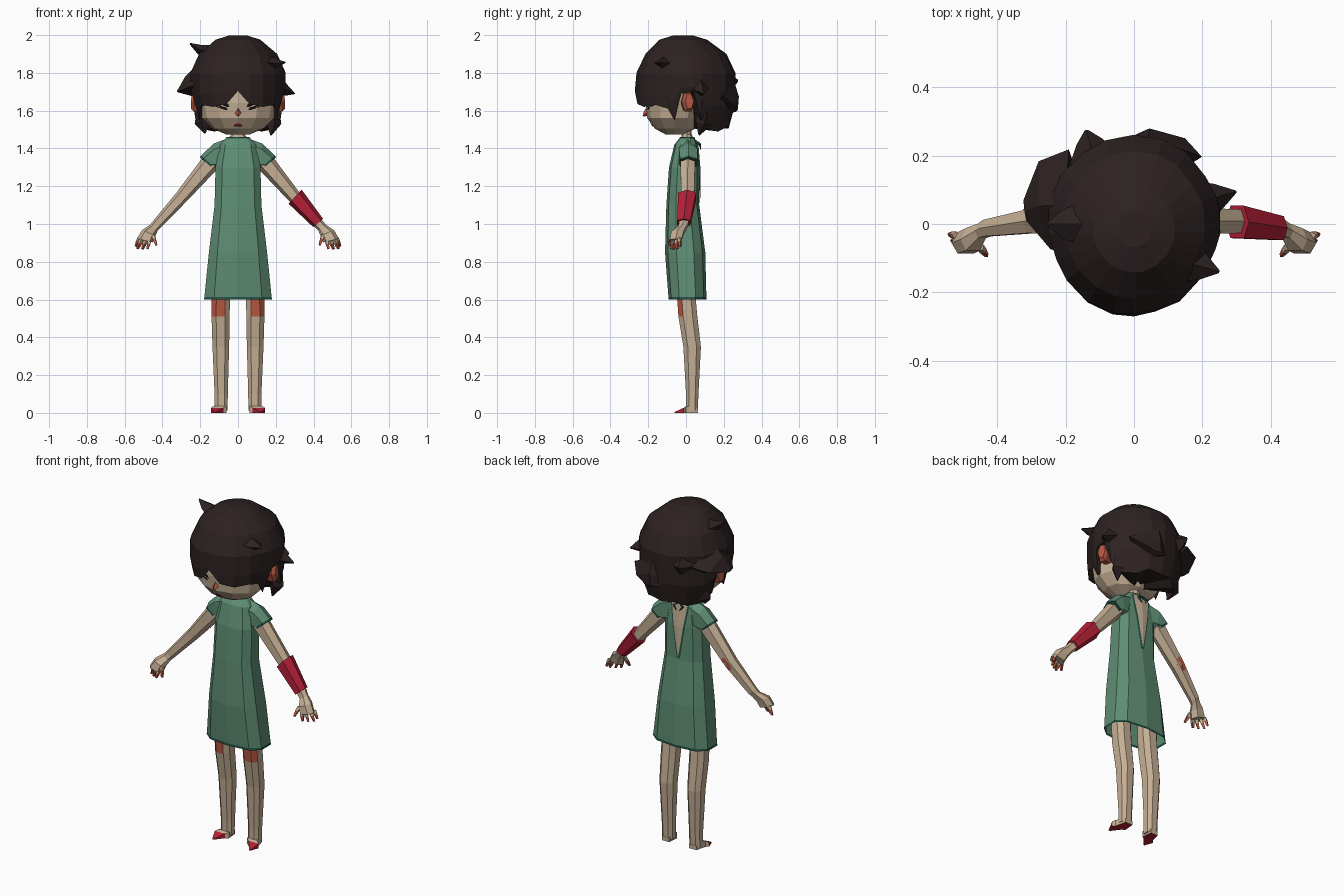
import bpy, bmesh, math, random
from mathutils import Vector
from mathutils.bvhtree import BVHTree

if "Cube" in bpy.data.objects:
    bpy.data.objects.remove(bpy.data.objects["Cube"])

random.seed(4)


def mat(name, rgb):
    m = bpy.data.materials.new(name)
    m.diffuse_color = (*rgb, 1)
    m.use_nodes = True
    m.node_tree.nodes["Principled BSDF"].inputs["Base Color"].default_value = m.diffuse_color
    return m


SKIN = mat("skin", (0.56, 0.43, 0.30))
GREEN = mat("dress_green", (0.114, 0.268, 0.175))
TRIM = mat("trim_dark_green", (0.015, 0.085, 0.058))
HAIR = mat("dark_hair", (0.026, 0.0155, 0.0155))
RED = mat("red", (0.45, 0.014, 0.038))
ROSE = mat("rosy_orange", (0.48, 0.10, 0.055))
BLACK = mat("line_black", (0.008, 0.006, 0.006))


def loft(name, rings, mats, rule=None, caps=(True, True)):
    """Skin a list of equal rings; rule(face) picks the material slot."""
    bm = bmesh.new()
    vs = [[bm.verts.new(p) for p in r] for r in rings]
    n = len(vs[0])
    for a, b in zip(vs, vs[1:]):
        for i in range(n):
            j = (i + 1) % n
            bm.faces.new((a[i], a[j], b[j], b[i]))
    if caps[0]:
        bm.faces.new(vs[0])
    if caps[1]:
        bm.faces.new(vs[-1])
    bmesh.ops.recalc_face_normals(bm, faces=bm.faces[:])
    bm.normal_update()
    if rule:
        for f in bm.faces:
            f.material_index = rule(f)
    me = bpy.data.meshes.new(name)
    bm.to_mesh(me)
    bm.free()
    for m in mats:
        me.materials.append(m)
    ob = bpy.data.objects.new(name, me)
    bpy.context.collection.objects.link(ob)
    return ob


def oval(z, w, yf, yb, n=10, cx=0, box=1.0, phase=0.0):
    """Horizontal ring, separate front and back depth; box < 1 squares it off."""
    dirs = []
    for i in range(n):
        a = 2 * math.pi * (i + phase) / n
        s, c = math.sin(a), math.cos(a)
        dirs.append((math.copysign(abs(s) ** box, s), math.copysign(abs(c) ** box, c)))
    mx, my = max(d[0] for d in dirs), max(d[1] for d in dirs)
    return [(cx + w * s / mx, (yf + yb) / 2 - (yb - yf) / 2 * c / my, z) for s, c in dirs]


def slab_ring(s, up, low, dep, y0, n=6):
    """Limb ring between an upper and a lower point in the xz plane."""
    u, l = Vector((up[0], 0, up[1])), Vector((low[0], 0, low[1]))
    c, h = (u + l) / 2, (u - l) / 2
    pts = []
    for i in range(n):
        a = 2 * math.pi * i / n
        p = c + h * math.copysign(abs(math.cos(a)) ** .8, math.cos(a))
        pts.append((s * p.x, y0 + 1.12 * dep * math.sin(a), p.z))
    return pts


def tube(name, path, radii, mats, n=4, rule=None):
    """Tapered tube; radii are (horizontal, vertical) pairs."""
    pts = [Vector(p) for p in path]
    d = (pts[-1] - pts[0]).normalized()
    u = d.cross(Vector((0, 0, 1)))
    u = u.normalized() if u.length > 0.01 else Vector((1, 0, 0))
    v = u.cross(d)
    rings = [[p + u * r[0] * math.cos(2 * math.pi * i / n) + v * r[1] * math.sin(2 * math.pi * i / n)
              for i in range(n)] for p, r in zip(pts, radii)]
    return loft(name, rings, mats, rule)


def plate(name, target, rows, m, side=-1, off=0.004):
    """Thin decal on the front (-1) or back (+1) of target; rows are (z, x0, x1)."""
    bm = bmesh.new()
    bm.from_mesh(target.data)
    tree = BVHTree.FromBMesh(bm)
    bm.free()
    grid = []
    for z, x0, x1 in rows:
        line = []
        for x in (x0, (x0 + x1) / 2, x1):
            hit = tree.ray_cast(Vector((x, side * 2, z)), Vector((0, -side, 0)))[0]
            line.append(Vector((x, (hit.y if hit else 0) + side * off, z)))
        grid.append(line)
    bm = bmesh.new()
    vs = [[bm.verts.new(p) for p in r] for r in grid]
    for a, b in zip(vs, vs[1:]):
        for i in range(2):
            f = bm.faces.new((a[i], a[i + 1], b[i + 1], b[i]))
            f.normal_update()
            if f.normal.y * side < 0:
                f.normal_flip()
    me = bpy.data.meshes.new(name)
    bm.to_mesh(me)
    bm.free()
    me.materials.append(m)
    bpy.context.collection.objects.link(bpy.data.objects.new(name, me))


# dress body with dark hem and neckline
dress = loft("dress", [oval(*r, 10, 0, .72) for r in (
    (1.460, .060, -.032, .045), (1.453, .066, -.036, .047), (1.42, .095, -.062, .06),
    (1.30, .119, -.09, .07), (1.10, .124, -.104, .07), (.85, .154, -.111, .102),
    (.613, .178, -.093, .108), (.60, .180, -.094, .109))], [GREEN, TRIM],
    lambda f: int(f.calc_center_median().z < .612 or f.calc_center_median().z > 1.45), (False, False))

# open back: dark edge, skin wedge, tied bow
for nm, m, g, off in (("back_opening_edge", TRIM, .009, .003), ("back_opening", SKIN, 0, .006)):
    plate(nm, dress, [(z, -h - g, h + g) for z, h in
                      ((1.445, .046), (1.42, .05), (1.3, .031), (1.2, .015), (1.12 - g, .001))], m, 1, off)
for s in (1, -1):
    tube("bow", [(0, .062, 1.435), (s * .03, .075, 1.42), (s * .012, .078, 1.395)],
         [(.006, .006), (.008, .008), (.003, .003)], [TRIM])

# neck
loft("neck", [oval(1.40, .05, -.03, .04, 8), oval(1.455, .052, -.026, .038, 8),
              oval(1.475, .034, -.022, .03, 8), oval(1.53, .034, -.022, .03, 8)], [SKIN])

# head
head = loft("head", [oval(*r, 12) for r in (
    (1.475, .065, -.11, -.01), (1.505, .135, -.165, .05), (1.56, .19, -.205, .08),
    (1.64, .205, -.215, .1), (1.72, .2, -.21, .12), (1.85, .15, -.15, .1))], [SKIN])
tube("nose", [(0, -.19, 1.60), (0, -.212, 1.585), (0, -.227, 1.572)],
     [(.017, .028), (.015, .016), (.004, .004)], [ROSE])
plate("mouth", head, [(1.533, -.010, .010), (1.522, -.022, .022)], RED)
plate("mouth_line", head, [(1.522, -.025, .025), (1.516, -.02, .02)], BLACK)
for s in (1, -1):
    # closed eyes and brows, drawn as slanted slivers
    plate("eye_line", head, [(1.604, s * .055, s * .07), (1.616, s * .06, s * .105),
                             (1.628, s * .10, s * .137)], BLACK)
    plate("brow", head, [(1.620, s * .045, s * .06), (1.635, s * .052, s * .095),
                         (1.652, s * .09, s * .125)], BLACK)
    tube("ear", [(s * .18, 0, 1.645), (s * .225, .010, 1.647), (s * .243, .018, 1.65)],
         [(.03, .05), (.034, .060), (.024, .045)], [ROSE], 6)

# hair cap: columns (angle from front, lower edge, lower radius scale, inner scale)
PROFILE = ((2.0, .0), (1.975, .12), (1.9, .205), (1.8, .25), (1.73, .257),
           (1.65, .252), (1.55, .236), (1.46, .19))
HALF = ((0, 1.705, 1, .88), (14, 1.635, 1, .88), (32, 1.62, 1, .88), (52, 1.63, .97, .88),
        (66, 1.61, .90, .9), (74, 1.55, .90, .9), (84, 1.69, .95, .8), (99, 1.70, .97, .7),
        (108, 1.56, 1, .4), (122, 1.50, 1, .3), (142, 1.49, 1, .25), (160, 1.515, 1, .22),
        (180, 1.505, 1, .2))


def radius(z):
    for (z1, r1), (z0, r0) in zip(PROFILE, PROFILE[1:]):
        if z >= z0:
            return r0 + (r1 - r0) * (z - z0) / (z1 - z0)
    return PROFILE[-1][1]


cols = list(HALF) + [(360 - c[0], *c[1:]) for c in HALF[-2:0:-1]]
rings = [[] for _ in range(7)]
for a, zb, low, inner in cols:
    k = random.uniform(.98, 1.02)
    sx, sy = math.sin(math.radians(a)), -1.06 * math.cos(math.radians(a))
    levels = [(1.998, .05), (1.975, .12), (1.9, .205 * k), (1.8, .25 * k),
              ((1.73 + zb) / 2 + .01, radius((1.73 + zb) / 2) * k * (1 + low) / 2),
              (zb, radius(zb) * low), (zb + .015, radius(zb) * inner * low)]
    for ring, (z, r) in zip(rings, levels):
        ring.append((sx * r, sy * r - (.015 if z > 1.95 else 0), z))
loft("hair", rings, [HAIR], None, (True, False))

# loose tufts
for path, rad in (
    ([(-.17, .06, 1.75), (-.262, .055, 1.73), (-.32, .04, 1.702)], [(.16, .11), (.13, .055), (.03, .005)]),
    ([(.19, .06, 1.73), (.245, .08, 1.71), (.30, .095, 1.69)], [(.07, .08), (.04, .035), (.003, .003)]),
    ([(-.13, .0, 1.90), (-.205, .0, 1.925), (-.255, .0, 1.955)], [(.07, .05), (.045, .025), (.004, .004)]),
    ([(.14, -.11, 1.86), (.20, -.125, 1.85), (.25, -.14, 1.855)], [(.06, .04), (.04, .025), (.004, .004)]),
    ([(-.12, .19, 1.75), (-.13, .24, 1.75), (-.14, .275, 1.76)], [(.07, .07), (.04, .04), (.005, .005)]),
    ([(.05, .18, 1.68), (.05, .24, 1.63), (.04, .268, 1.60)], [(.15, .11), (.10, .06), (.03, .01)]),
    ([(.17, .10, 1.60), (.19, .09, 1.53), (.175, .07, 1.47)], [(.05, .05), (.04, .04), (.004, .004)]),
    ([(-.17, .10, 1.60), (-.19, .09, 1.53), (-.175, .07, 1.48)], [(.05, .05), (.04, .04), (.004, .004)]),
):
    tube("hair_tuft", path, rad, [HAIR])

for s, side in ((1, "left"), (-1, "right")):
    # cap sleeve
    loft(side + "_sleeve", [slab_ring(s, *r) for r in (
        ((.05, 1.455), (.09, 1.28), .045, .008), ((.13, 1.425), (.115, 1.285), .05, .012),
        ((.195, 1.362), (.125, 1.302), .047, .014), ((.202, 1.353), (.131, 1.293), .047, .014))],
        [GREEN, TRIM], lambda f: int(abs(f.calc_center_median().x) > .162))
    # arm and palm
    arm = loft(side + "_arm", [slab_ring(s, *r) for r in (
        ((.17, 1.375), (.10, 1.30), .04, .01), ((.325, 1.167), (.275, 1.117), .036, .008),
        ((.45, 1.015), (.41, .98), .025, -.012), ((.466, .995), (.425, .965), .022, -.02),
        ((.508, .968), (.437, .938), .034, -.045), ((.535, .922), (.450, .903), .032, -.055))], [SKIN])
    # fingers and thumb with rosy tips
    for b, t in (((.522, -.034, .925), (.541, -.03, .88)), ((.51, -.05, .918), (.533, -.048, .868)),
                 ((.488, -.063, .914), (.507, -.066, .866)), ((.468, -.07, .912), (.480, -.080, .868)),
                 ((.450, -.068, .940), (.432, -.092, .888))):
        b, t = Vector((s * b[0], *b[1:])), Vector((s * t[0], *t[1:]))
        m = b.lerp(t, .4)
        tube(side + "_finger", [b, m, t], [(.012, .012), (.0115, .0115), (.007, .007)],
             [SKIN, ROSE], 4, lambda f: int(f.calc_center_median().z < m.z))
    # leg with rosy outer knee
    loft(side + "_leg", [oval(z, w, yf, yb, 8, s * cx, .8, .5) for z, cx, w, yf, yb in (
        (.75, .09, .046, -.05, .05), (.62, .091, .048, -.048, .05), (.51, .092, .048, -.04, .06),
        (.35, .091, .044, -.014, .079), (.10, .089, .035, 0, .066), (.012, .089, .034, 0, .062))],
        [SKIN, ROSE], lambda f: int(.52 < f.calc_center_median().z < .62
                                    and f.normal.y < -.3 and s * f.normal.x > -.2))
    # foot: red toe and sole
    loft(side + "_foot", [[(s * x0, y, 0), (s * x1, y, 0), (s * x1, y, h), (s * x0, y, h)]
                          for y, x0, x1, h in ((.064, .065, .112, .025), (.0, .060, .128, .036),
                                               (-.012, .078, .143, .027), (-.062, .117, .125, .004))],
         [SKIN, RED], lambda f: int(f.normal.z < -.5 or f.calc_center_median().y < -.015))
    if s > 0:
        # red forearm band
        loft("arm_band", [slab_ring(s, (.337, 1.182), (.268, 1.107), .049, .006),
                          slab_ring(s, (.45, 1.028), (.398, .984), .036, -.012)], [RED])
    else:
        # scraped elbow
        plate("elbow_scrape", arm, [(1.175, -.29, -.268), (1.155, -.308, -.266),
                                    (1.13, -.325, -.275), (1.11, -.325, -.295)], ROSE, 1)
